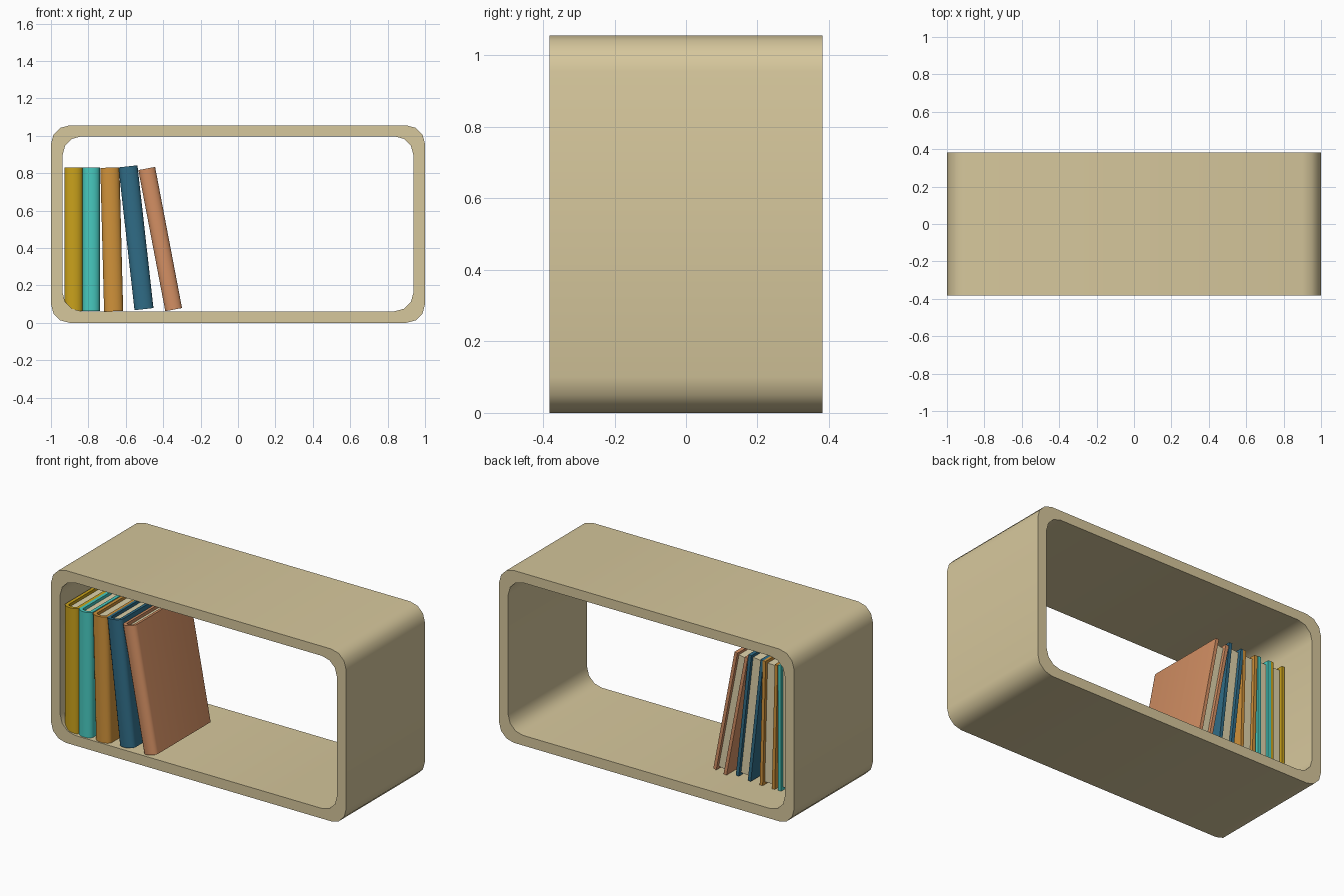
import bpy, bmesh, math
from mathutils import Vector

if "Cube" in bpy.data.objects:
    bpy.data.objects.remove(bpy.data.objects["Cube"])


def material(name, srgb):
    m = bpy.data.materials.new(name)
    lin = [((c / 255 + 0.055) / 1.055) ** 2.4 for c in srgb]
    m.diffuse_color = (*lin, 1)
    m.use_nodes = True
    m.node_tree.nodes["Principled BSDF"].inputs["Base Color"].default_value = m.diffuse_color
    return m


def wall(name, outer, inner, direction, mat, closed):
    """Thick wall between two matching outlines, extruded along direction."""
    bm = bmesh.new()
    d = Vector(direction)
    rows = [[bm.verts.new(Vector(p) + s * d) for p in line]
            for line in (outer, inner) for s in (-1, 1)]
    o0, o1, i0, i1 = rows
    n = len(outer)
    for a in range(n if closed else n - 1):
        b = (a + 1) % n
        for p, q in ((o0, o1), (o1, i1), (i1, i0), (i0, o0)):
            bm.faces.new((p[a], p[b], q[b], q[a]))
    if not closed:
        for k in (0, -1):
            bm.faces.new((o0[k], o1[k], i1[k], i0[k]))
    bmesh.ops.recalc_face_normals(bm, faces=bm.faces)
    me = bpy.data.meshes.new(name)
    bm.to_mesh(me)
    bm.free()
    me.materials.append(mat)
    ob = bpy.data.objects.new(name, me)
    bpy.context.collection.objects.link(ob)
    bpy.ops.object.select_all(action='DESELECT')
    bpy.context.view_layer.objects.active = ob
    ob.select_set(True)
    bpy.ops.object.shade_smooth_by_angle(angle=math.radians(40))
    return ob


def rounded_rect(hw, z0, z1, r, seg=3):
    pts = []
    corners = ((hw - r, z1 - r), (r - hw, z1 - r), (r - hw, z0 + r), (hw - r, z0 + r))
    for k, (cx, cz) in enumerate(corners):
        for i in range(seg + 1):
            a = math.pi / 2 * (k + i / seg)
            pts.append((cx + r * math.cos(a), 0, cz + r * math.sin(a)))
    return pts


def cover_outline(hw, back, hinge, bulge, seg=8):
    arc = [(-hw * math.cos(math.pi * i / seg), hinge - bulge * math.sin(math.pi * i / seg), 0)
           for i in range(seg + 1)]
    return [(-hw, back, 0)] + arc + [(hw, back, 0)]


# Shelf box, open at front and back
wood = material("light_wood", (214, 199, 156))
paper = material("paper_cream", (222, 210, 170))
wall("shelf_frame", rounded_rect(1.0, 0.0, 1.056, 0.1),
     rounded_rect(0.938, 0.062, 0.997, 0.1), (0, 0.382, 0), wood, True)

# Books: colour, centre x, centre z, width, lean in degrees
books = [
    ("mustard", (202, 162, 28), -0.879, 0.447, 0.097, 0),
    ("turquoise", (72, 202, 192), -0.785, 0.447, 0.092, 0),
    ("ochre", (208, 146, 58), -0.675, 0.446, 0.102, 1.5),
    ("dark_teal", (48, 108, 134), -0.5455, 0.455, 0.102, 6.4),
    ("copper", (212, 144, 100), -0.416, 0.448, 0.091, 10.8),
]
T, BACK, HINGE, BULGE, HALF = 0.02, 0.163, -0.345, 0.03, 0.384

for name, rgb, x, z, w, lean in books:
    hw = w / 2
    # Wrapped cover with rounded spine
    cover = wall(name + "_book_cover", cover_outline(hw, BACK, HINGE, BULGE),
                 cover_outline(hw - T, BACK, HINGE + 0.005, BULGE - T + 0.005),
                 (0, 0, HALF), material(name, rgb), False)
    # Page block, set in from the cover edges
    bpy.ops.mesh.primitive_cube_add(size=1)
    pages = bpy.context.object
    pages.name = name + "_book_pages"
    y0, y1 = HINGE - 0.002, BACK - 0.02
    for v in pages.data.vertices:
        v.co = (v.co.x * (w - 2 * T + 0.002), (y0 + y1) / 2 + v.co.y * (y1 - y0),
                v.co.z * 2 * (HALF - 0.018))
    pages.data.materials.append(paper)
    for ob in (cover, pages):
        ob.location = (x, 0, z)
        ob.rotation_euler = (0, -math.radians(lean), 0)
